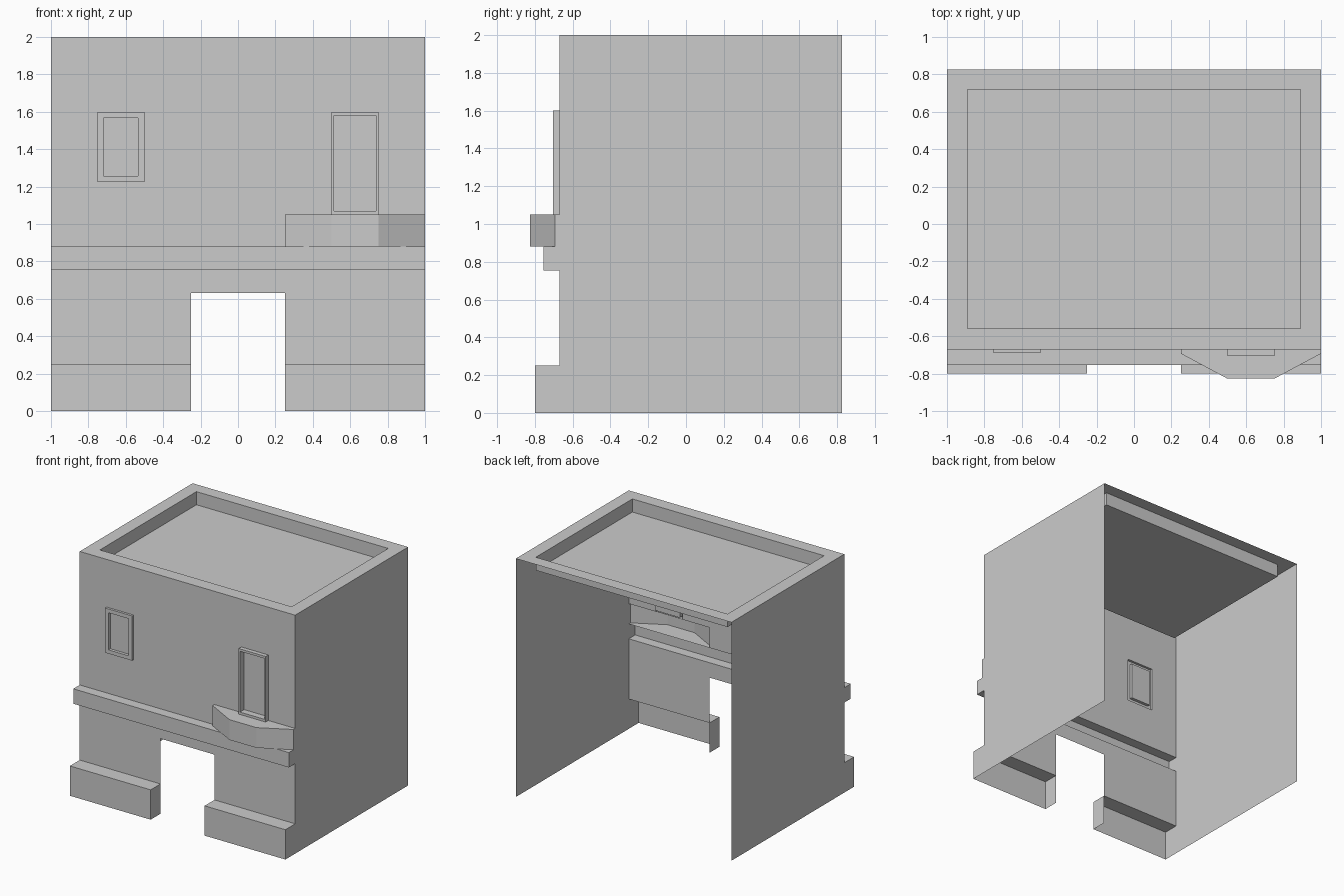
import bpy, bmesh
from mathutils import Vector

if "Cube" in bpy.data.objects:
    bpy.data.objects.remove(bpy.data.objects["Cube"])

WALL, BACK, TOP = -0.67, 0.827, 2.0
X, Y, Z = Vector((1, 0, 0)), Vector((0, 1, 0)), Vector((0, 0, 1))


def part(name, faces, mirror=False):
    """Make an object from (points, facing direction) pairs."""
    bm = bmesh.new()
    for pts, facing in faces:
        f = bm.faces.new([bm.verts.new(p) for p in pts])
        f.normal_update()
        if f.normal.dot(facing) < 0:
            f.normal_flip()
    bmesh.ops.remove_doubles(bm, verts=bm.verts, dist=1e-5)
    me = bpy.data.meshes.new(name)
    bm.to_mesh(me)
    bm.free()
    ob = bpy.data.objects.new(name, me)
    bpy.context.collection.objects.link(ob)
    if mirror:
        ob.modifiers.new("Mirror", 'MIRROR')
    return ob


def rect_x(x, y0, y1, z0, z1, facing):
    return [(x, y0, z0), (x, y1, z0), (x, y1, z1), (x, y0, z1)], facing


def rect_y(y, x0, x1, z0, z1, facing=-Y):
    return [(x0, y, z0), (x1, y, z0), (x1, y, z1), (x0, y, z1)], facing


def rect_z(z, x0, x1, y0, y1, facing=Z):
    return [(x0, y0, z), (x1, y0, z), (x1, y1, z), (x0, y1, z)], facing


def tube(r0, r1, axis_pts, sign):
    """Four quads joining two rectangles; sign +1 faces out, -1 faces in."""
    c = sum((Vector(p) for p in axis_pts(*r0[:5])), Vector()) / 4
    a, b = axis_pts(*r0), axis_pts(*r1)
    out = []
    for i in range(4):
        j = (i + 1) % 4
        mid = (Vector(a[i]) + Vector(a[j])) / 2
        out.append(([a[i], a[j], b[j], b[i]], (mid - c) * sign))
    return out


def yring(y, x0, x1, z0, z1):
    return rect_y(y, x0, x1, z0, z1)[0]


def zring(z, x0, x1, y0, y1):
    return rect_z(z, x0, x1, y0, y1)[0]


def border(a, b, facing):
    """Flat rim between two rings."""
    return [([a[i], a[(i + 1) % 4], b[(i + 1) % 4], b[i]], facing) for i in range(4)]


# Front wall, left open behind every raised part
holes = [(-1, 1, 0, .25), (-.25, .25, 0, .63), (-1, 1, .755, .88),
         (.25, 1, .88, 1.05), (.5, .75, 1.05, 1.6), (-.75, -.5, 1.225, 1.6)]
xs = [-1, -.75, -.5, -.25, .25, .5, .75, 1]
zs = [0, .25, .63, .755, .88, 1.05, 1.225, 1.6, TOP]
cells = []
for x0, x1 in zip(xs, xs[1:]):
    for z0, z1 in zip(zs, zs[1:]):
        cx, cz = (x0 + x1) / 2, (z0 + z1) / 2
        if not any(a < cx < b and c < cz < d for a, b, c, d in holes):
            cells.append(rect_y(WALL, x0, x1, z0, z1))
part("front_wall", cells)

# Side walls
part("side_walls", [rect_x(1, WALL, BACK, 0, TOP, X)], mirror=True)

# Roof: parapet rim, inner faces and sunken deck
inner = (-.89, .89, -.56, .72)
part("roof", border(zring(TOP, -1, 1, WALL, BACK), zring(TOP, *inner), Z)
     + tube((TOP, *inner), (1.89, *inner), zring, -1) + [rect_z(1.89, *inner)])

# Plinth either side of the doorway, open underneath
part("plinth", [rect_y(-.8, .25, 1, 0, .25), rect_z(.25, .25, 1, -.8, WALL),
                rect_x(.25, -.8, WALL, 0, .25, -X), rect_x(1, -.8, WALL, 0, .25, X)],
     mirror=True)

# Band across the front
part("band", [rect_y(-.755, -1, 1, .755, .88), rect_z(.88, -1, 1, -.755, WALL),
              rect_z(.755, -1, 1, -.755, WALL, -Z),
              rect_x(-1, -.755, WALL, .755, .88, -X), rect_x(1, -.755, WALL, .755, .88, X)])

# Balcony with angled ends
plan = [(.25, WALL), (.25, -.693), (.5, -.827), (.75, -.827), (1, -.693), (1, WALL)]
faces = [([(x, y, 1.05) for x, y in plan], Z), ([(x, y, .88) for x, y in plan], -Z)]
for (ax, ay), (bx, by) in zip(plan, plan[1:]):
    faces.append(([(ax, ay, .88), (bx, by, .88), (bx, by, 1.05), (ax, ay, 1.05)],
                  Vector((ay and (ax + bx) / 2 - .625, (ay + by) / 2 - WALL, 0))))
part("balcony", faces)


def opening(name, outer, inset, front, panel):
    """Raised frame around a recessed panel."""
    part(name, tube((WALL, *outer), (front, *outer), yring, 1)
         + border(yring(front, *outer), yring(front, *inset), -Y)
         + tube((front, *inset), (panel, *inset), yring, -1)
         + [rect_y(panel, *inset)])


opening("window", (-.75, -.5, 1.225, 1.6), (-.72, -.535, 1.257, 1.568), -.69, -.665)
opening("balcony_door", (.5, .75, 1.05, 1.6), (.512, .738, 1.07, 1.58), -.705, -.65)
